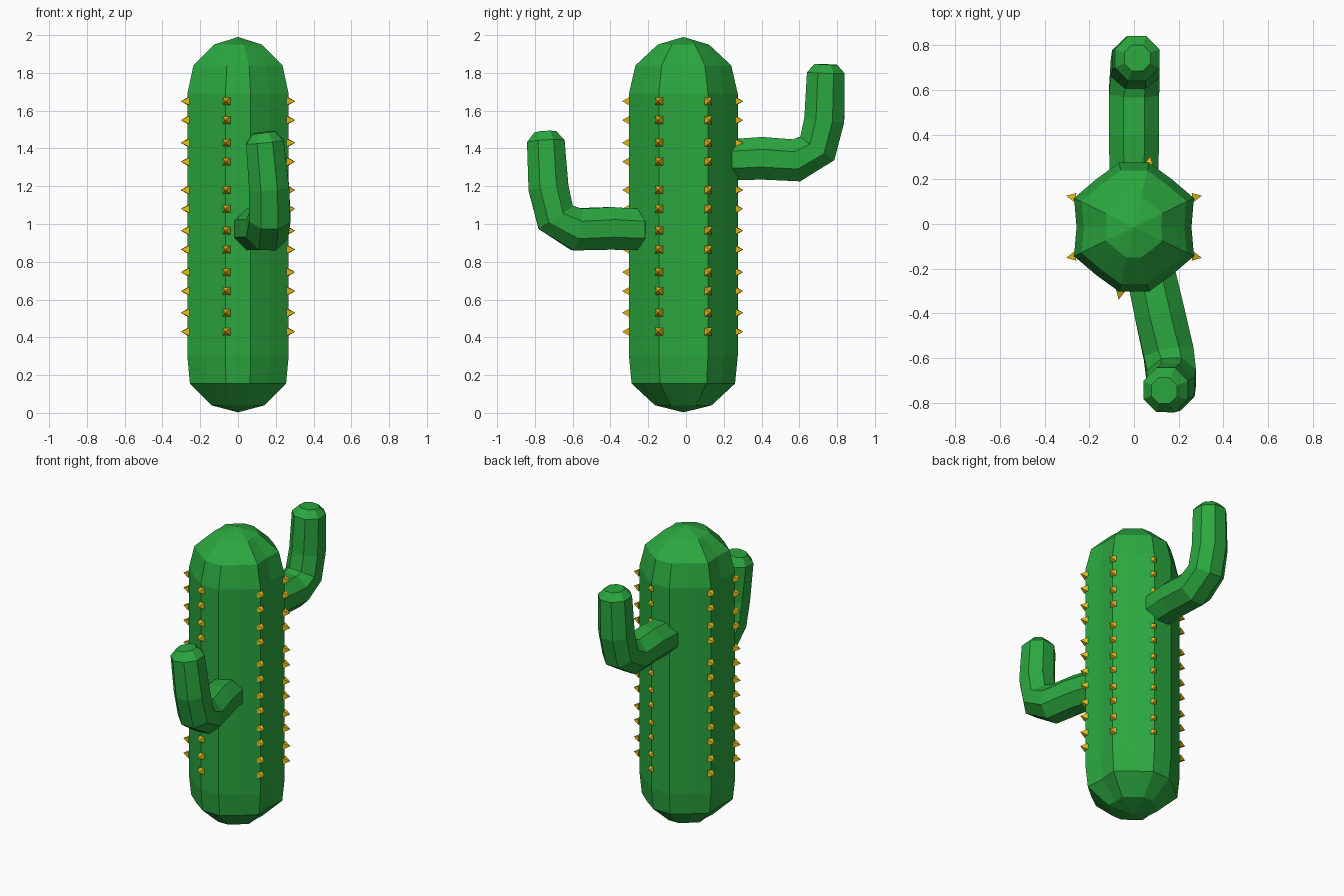
import bpy, bmesh, math
from mathutils import Vector

if "Cube" in bpy.data.objects:
    bpy.data.objects.remove(bpy.data.objects["Cube"])


def material(name, color):
    m = bpy.data.materials.new(name)
    m.diffuse_color = color
    m.use_nodes = True
    m.node_tree.nodes["Principled BSDF"].inputs["Base Color"].default_value = m.diffuse_color
    return m


GREEN = material("cactus_green", (0.024, 0.39, 0.05, 1))
YELLOW = material("spine_yellow", (0.8, 0.52, 0.01, 1))


def finish(name, bm, mat):
    bmesh.ops.recalc_face_normals(bm, faces=bm.faces)
    me = bpy.data.meshes.new(name)
    bm.to_mesh(me)
    bm.free()
    me.materials.append(mat)
    ob = bpy.data.objects.new(name, me)
    bpy.context.collection.objects.link(ob)
    return ob


def loft(name, rings, start, end, mat):
    """Skin a list of closed rings and close both ends to a point."""
    bm = bmesh.new()
    rows = [[bm.verts.new(p) for p in r] for r in rings]
    n = len(rows[0])
    for a, b in zip(rows, rows[1:]):
        for i in range(n):
            j = (i + 1) % n
            bm.faces.new((a[i], a[j], b[j], b[i]))
    for row, tip in ((rows[0], start), (rows[-1], end)):
        t = bm.verts.new(tip)
        for i in range(n):
            bm.faces.new((row[i], row[(i + 1) % n], t))
    return finish(name, bm, mat)


# Trunk: faceted, lightly ribbed outline scaled along a capsule profile
CY = -0.014
quarter = [(0.257, 0.0), (0.268, 0.13), (0.168, 0.215), (0.067, 0.288)]
outline = quarter + [(-x, y) for x, y in quarter[::-1]]
outline += [(-x, -y) for x, y in quarter[1:]] + [(x, -y) for x, y in quarter[:0:-1]]
profile = [(0.04, 0.52), (0.155, 0.95), (0.30, 1), (1.69, 1), (1.84, 0.88), (1.95, 0.47)]
trunk = [[(x * s, CY + y * s, z) for x, y in outline] for z, s in profile]
loft("trunk", trunk, (0, CY, 0.003), (0, CY, 1.99), GREEN)


# Arms: eight-sided bent tubes with bevelled ends
def arm(name, path, sides=8):
    pts = [Vector(p[:3]) for p in path]
    rings = []
    for i, p in enumerate(pts):
        t = (pts[min(i + 1, len(pts) - 1)] - pts[max(i - 1, 0)]).normalized()
        u = Vector((1, 0, 0))
        u = (u - t * u.dot(t)).normalized()
        v = t.cross(u)
        r = path[i][3]
        ring = []
        for k in range(sides):
            a = 2 * math.pi * (k + 0.5) / sides
            ring.append(p + r * (u * math.cos(a) + v * math.sin(a)))
        rings.append(ring)
    loft(name, rings, pts[0], pts[-1], GREEN)


arm("back_arm", [
    (0.0, 0.19, 1.34, 0.07), (0.0, 0.24, 1.34, 0.118), (0.0, 0.40, 1.348, 0.122),
    (0.0, 0.585, 1.337, 0.122), (0.005, 0.695, 1.40, 0.118),
    (0.008, 0.732, 1.55, 0.115), (0.014, 0.74, 1.80, 0.108), (0.015, 0.742, 1.845, 0.063)])
arm("front_arm", [
    (0.07, -0.19, 0.97, 0.07), (0.08, -0.24, 0.97, 0.118), (0.115, -0.40, 0.977, 0.122),
    (0.155, -0.58, 0.972, 0.122), (0.168, -0.69, 1.035, 0.118),
    (0.165, -0.728, 1.19, 0.115), (0.142, -0.742, 1.435, 0.108), (0.135, -0.745, 1.485, 0.063)])

# Spines: small square pyramids in rows along six ribs
HEIGHTS = [0.43, 0.53, 0.645, 0.745, 0.865, 0.965, 1.08, 1.18, 1.33, 1.43, 1.55, 1.65]
ROWS = [(0.262, 0.118, 1, 0.2), (0.262, -0.143, 1, -0.2),
        (-0.262, 0.118, -1, 0.2), (-0.262, -0.143, -1, -0.2),
        (0.065, 0.262, 0.2, 1), (-0.06, -0.297, -0.2, -1)]
bm = bmesh.new()
for x, y, dx, dy in ROWS:
    d = Vector((dx, dy, 0)).normalized()
    s = Vector((-d.y, d.x, 0)) * 0.021
    h = Vector((0, 0, 0.021))
    for z in HEIGHTS:
        c = Vector((x, y, z))
        base = [bm.verts.new(c + a * s + b * h)
                for a, b in ((-1, -1), (1, -1), (1, 1), (-1, 1))]
        tip = bm.verts.new(c + d * 0.042)
        bm.faces.new(base)
        for i in range(4):
            bm.faces.new((base[i], base[(i + 1) % 4], tip))
finish("spines", bm, YELLOW)
